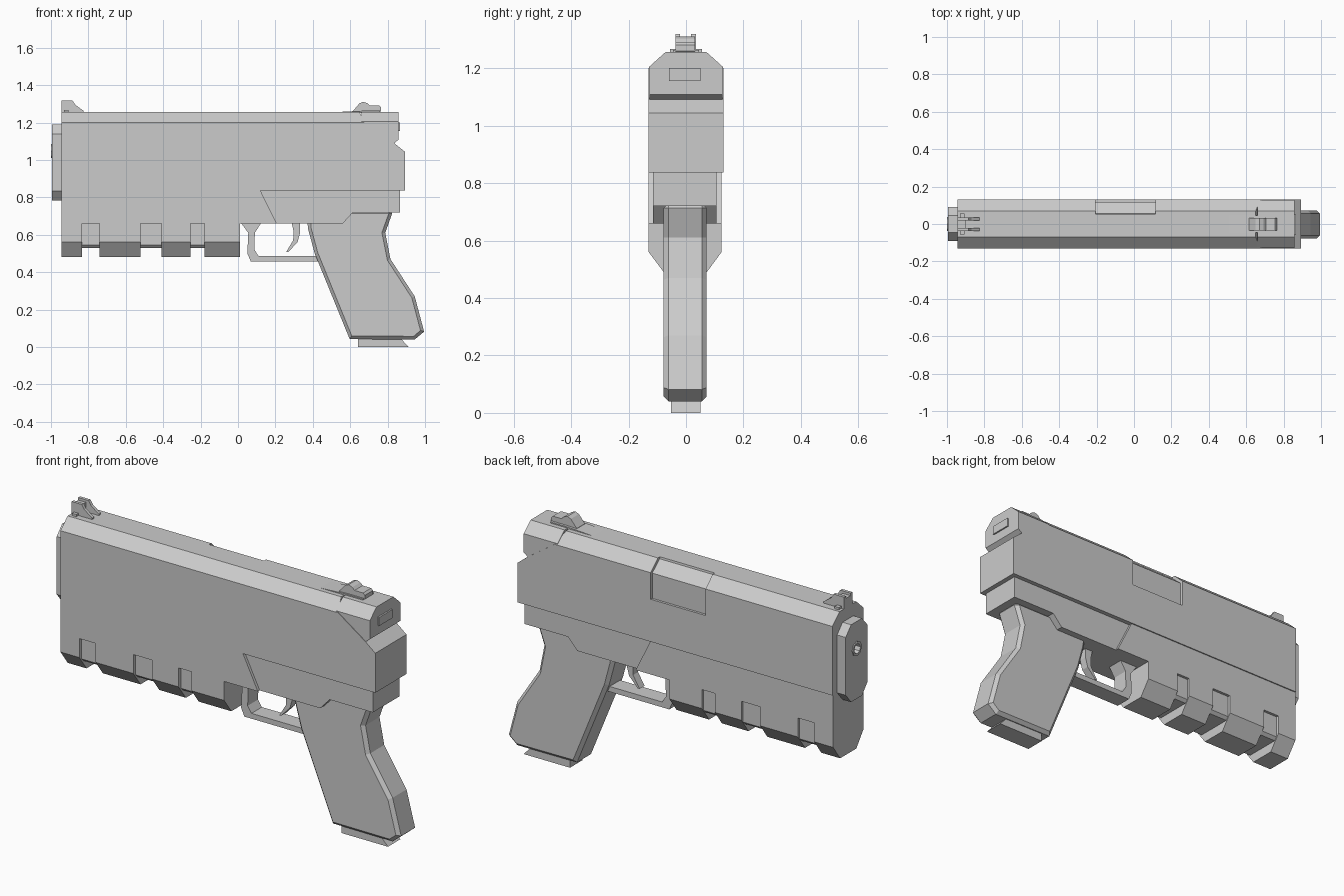
import bpy, bmesh, math


def prism(name, pts, axis, a, b):
    """Extrude a profile: axis 'Y' takes (x, z) points, axis 'X' takes (y, z)."""
    def at(p, t):
        return (p[0], t, p[1]) if axis == 'Y' else (t, p[0], p[1])
    bm = bmesh.new()
    lo = [bm.verts.new(at(p, a)) for p in pts]
    hi = [bm.verts.new(at(p, b)) for p in pts]
    bm.faces.new(lo)
    bm.faces.new(hi[::-1])
    n = len(pts)
    for i in range(n):
        j = (i + 1) % n
        bm.faces.new((lo[i], hi[i], hi[j], lo[j]))
    bmesh.ops.recalc_face_normals(bm, faces=bm.faces)
    me = bpy.data.meshes.new(name)
    bm.to_mesh(me)
    bm.free()
    ob = bpy.data.objects.new(name, me)
    bpy.context.collection.objects.link(ob)
    return ob


def apply(ob, mod):
    bpy.context.view_layer.objects.active = ob
    bpy.ops.object.modifier_apply(modifier=mod.name)


def cut(ob, cutter):
    mod = ob.modifiers.new("cut", 'BOOLEAN')
    mod.operation = 'DIFFERENCE'
    mod.solver = 'EXACT'
    mod.object = cutter
    apply(ob, mod)
    bpy.data.objects.remove(cutter)


def sym(half):
    """Mirror a half outline (y >= 0) into a closed outline."""
    return half + [(-y, z) for y, z in reversed(half)]


def box(name, x0, x1, y0, y1, z0, z1):
    return prism(name, [(x0, z0), (x1, z0), (x1, z1), (x0, z1)], 'Y', y0, y1)


# Slide with chamfered top, stepped rear and ejection port
slide = prism("slide", sym([(0.13, 0.836), (0.13, 1.2), (0.07, 1.255)]), 'X', -0.945, 0.892)
cut(slide, prism("rear_cutter", [(0.92, 1.022), (0.835, 1.09), (0.675, 1.2), (0.64, 1.28),
                                 (1.0, 1.3), (1.0, 1.022)], 'Y', -0.3, 0.3))
cut(slide, prism("port_cutter", [(0.117, 1.06), (0.117, 1.193), (0.055, 1.245), (0.045, 1.3),
                                 (0.2, 1.3), (0.2, 1.06)], 'X', -0.205, 0.115))

# Rear block of the slide, undercut at the back
block = prism("slide_rear_block", sym([(0.127, 1.05), (0.127, 1.206), (0.078, 1.25), (0.07, 1.257)]),
              'X', 0.66, 0.858)
cut(block, prism("undercut", [(0.835, 1.09), (0.862, 1.111), (0.95, 1.111), (0.95, 1.0), (0.78, 1.0),
                              (0.78, 1.07), (0.835, 1.07)], 'Y', -0.3, 0.3))
box("rear_plate", 0.84, 0.866, -0.06, 0.05, 1.155, 1.2)

# Muzzle plate with bore
muzzle = prism("muzzle_plate", sym([(0.045, 0.782), (0.09, 0.835), (0.09, 1.14), (0.045, 1.19)]),
               'X', -0.995, -0.93)
ring = [(math.cos(k * math.pi / 4), math.sin(k * math.pi / 4)) for k in range(8)]
barrel = prism("barrel_end", [(0.038 * c, 1.048 + 0.038 * s) for c, s in ring], 'X', -1.0, -0.96)
for ob in (muzzle, barrel):
    cut(ob, prism("bore", [(0.026 * c, 1.048 + 0.026 * s) for c, s in ring], 'X', -1.1, -0.945))

# Front frame with slotted accessory rail
rail = prism("front_frame", [(0.124, 0.836), (0.124, 0.56), (0.065, 0.48), (-0.07, 0.48),
                             (-0.13, 0.56), (-0.13, 0.836)], 'X', -0.945, 0.01)
for x0, x1 in ((-0.835, -0.74), (-0.52, -0.41), (-0.255, -0.18)):
    cut(rail, prism("slot", sym([(0.3, 0.4), (0.3, 0.66), (0.11, 0.66), (0.11, 0.545), (0.095, 0.53)]),
                    'X', x0, x1))
prism("middle_frame", [(0.01, 0.836), (0.12, 0.836), (0.207, 0.66), (0.01, 0.66)], 'Y', -0.13, 0.124)

# Rear frame above the grip
prism("rear_frame", [(0.08, 0.836), (0.16, 0.66), (0.56, 0.66), (0.615, 0.72), (0.867, 0.72),
                     (0.867, 0.836)], 'Y', -0.115, 0.107)

# Grip with bevelled side edges
grip = prism("grip", [(0.37, 0.68), (0.375, 0.63), (0.41, 0.50), (0.597, 0.042), (0.945, 0.04), (0.995, 0.082),
                      (0.945, 0.27), (0.815, 0.47), (0.787, 0.61), (0.83, 0.73), (0.6, 0.73), (0.55, 0.68)],
             'Y', -0.078, 0.072)
bev = grip.modifiers.new("bevel", 'BEVEL')
bev.width = 0.017
bev.segments = 1
bev.limit_method = 'ANGLE'
bev.angle_limit = math.radians(85)
apply(grip, bev)
prism("magazine_base", [(0.642, 0.05), (0.642, 0.0), (0.912, 0.0), (0.875, 0.04), (0.85, 0.05)],
      'Y', -0.053, 0.05)

# Trigger guard and trigger
prism("trigger_guard", [(0.015, 0.665), (0.055, 0.61), (0.05, 0.50), (0.068, 0.458), (0.43, 0.458), (0.42, 0.486),
                        (0.11, 0.486), (0.088, 0.52), (0.09, 0.61), (0.125, 0.665)], 'Y', -0.045, 0.042)
prism("trigger", [(0.285, 0.67), (0.297, 0.62), (0.295, 0.57), (0.257, 0.507), (0.268, 0.507),
                  (0.318, 0.56), (0.332, 0.61), (0.332, 0.67)], 'Y', -0.022, 0.02)

# Front sight: twin fins on a low base
for y in (-0.029, 0.026):
    prism("front_sight_fin", [(-0.945, 1.25), (-0.945, 1.318), (-0.885, 1.318), (-0.87, 1.295), (-0.825, 1.262),
                              (-0.825, 1.25)], 'Y', y - 0.008, y + 0.008)
box("front_sight_bridge", -0.945, -0.9, -0.03, 0.03, 1.25, 1.305)
box("front_sight_base", -0.93, -0.905, -0.055, 0.055, 1.25, 1.267)

# Rear sight on a thin ramp
prism("rear_sight_ramp", [(0.51, 1.25), (0.51, 1.255), (0.66, 1.263), (0.76, 1.263), (0.76, 1.25)],
      'Y', -0.045, 0.045)
prism("rear_sight", [(0.615, 1.25), (0.615, 1.262), (0.65, 1.303), (0.67, 1.311), (0.692, 1.303), (0.705, 1.29),
                     (0.755, 1.29), (0.765, 1.28), (0.765, 1.26), (0.745, 1.25)], 'Y', -0.036, 0.032)
